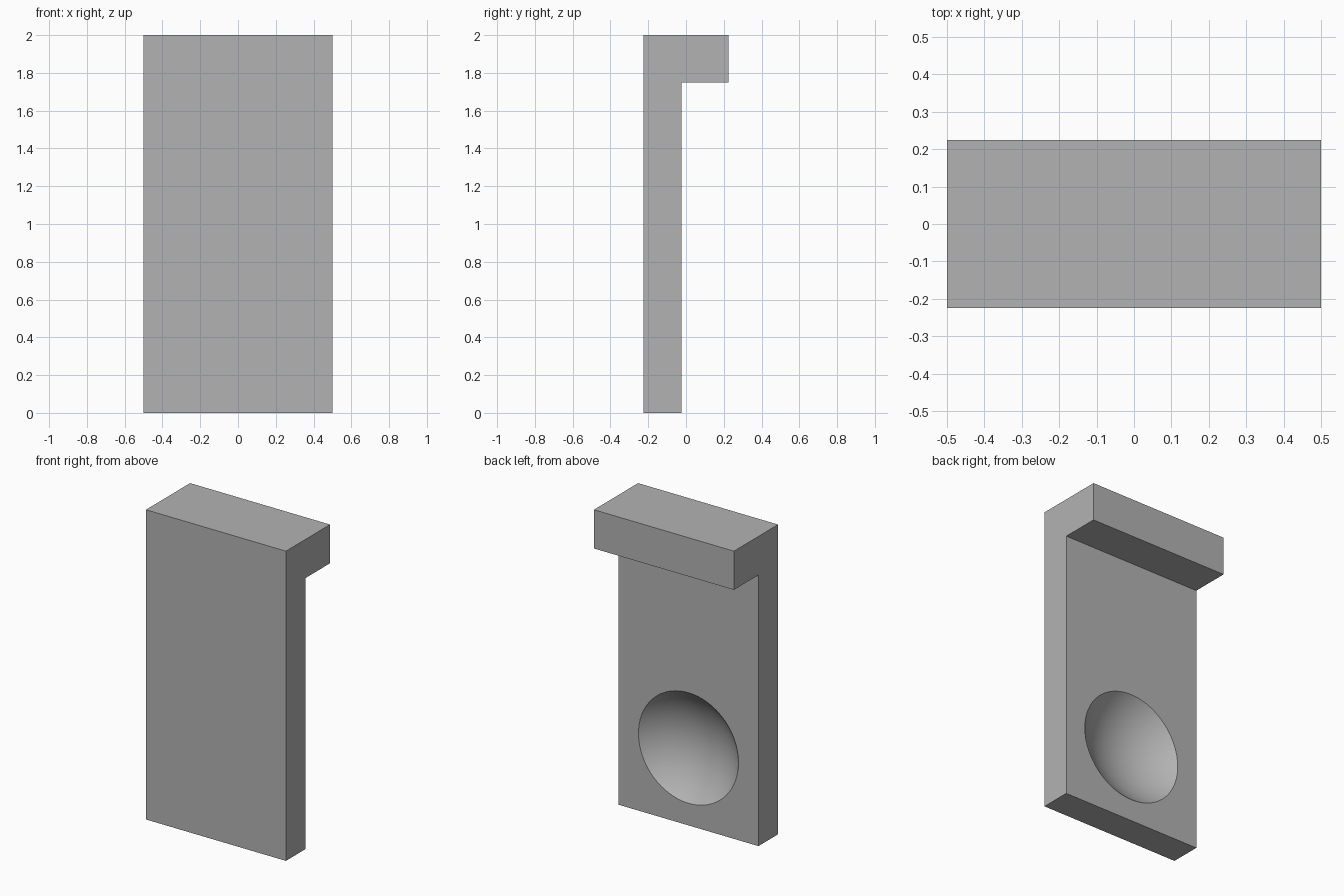
import bpy
import bmesh
import math
from mathutils import Matrix

cube = bpy.data.objects.get("Cube")
if cube:
    bpy.data.objects.remove(cube, do_unlink=True)

HALF_WIDTH = 0.5
FRONT, PLATE_BACK, LIP_BACK = -0.225, -0.025, 0.225
HEIGHT, LIP_BOTTOM = 2.0, 1.75
BALL_RADIUS, DISH_DEPTH, DISH_HEIGHT = 0.5, 0.15, 0.5

# Single flat colour
grey = bpy.data.materials.new("plain grey")
grey.use_nodes = True
colour = (0.45, 0.45, 0.45, 1)
grey.diffuse_color = colour
grey.node_tree.nodes["Principled BSDF"].inputs["Base Color"].default_value = colour


def add_object(name, bm):
    bmesh.ops.recalc_face_normals(bm, faces=bm.faces[:])
    mesh = bpy.data.meshes.new(name)
    bm.to_mesh(mesh)
    bm.free()
    mesh.materials.append(grey)
    obj = bpy.data.objects.new(name, mesh)
    bpy.context.collection.objects.link(obj)
    return obj


# Plate with overhanging lip: side profile extruded across the width
profile = [(FRONT, 0), (PLATE_BACK, 0), (PLATE_BACK, LIP_BOTTOM),
           (LIP_BACK, LIP_BOTTOM), (LIP_BACK, HEIGHT), (FRONT, HEIGHT)]
bm = bmesh.new()
side = bm.faces.new([bm.verts.new((-HALF_WIDTH, y, z)) for y, z in profile])
swept = bmesh.ops.extrude_face_region(bm, geom=[side])["geom"]
bmesh.ops.translate(bm, vec=(2 * HALF_WIDTH, 0, 0),
                    verts=[v for v in swept if isinstance(v, bmesh.types.BMVert)])
plate = add_object("lipped_plate", bm)

# Ball cutter, its poles along y so the dish rim is a clean circle
bm = bmesh.new()
centre = (0, PLATE_BACK - DISH_DEPTH + BALL_RADIUS, DISH_HEIGHT)
bmesh.ops.create_uvsphere(
    bm, u_segments=96, v_segments=96, radius=BALL_RADIUS,
    matrix=Matrix.Translation(centre) @ Matrix.Rotation(math.pi / 2, 4, "X"))
ball = add_object("dish_cutter", bm)
ball.hide_render = True

# Round dish cut into the back of the plate
cut = plate.modifiers.new("dish", "BOOLEAN")
cut.operation = "DIFFERENCE"
cut.solver = "EXACT"
cut.object = ball
bpy.ops.object.select_all(action="DESELECT")
plate.select_set(True)
bpy.context.view_layer.objects.active = plate
bpy.ops.object.modifier_apply(modifier=cut.name)
bpy.data.objects.remove(ball, do_unlink=True)
bpy.ops.object.shade_smooth_by_angle(angle=math.radians(30))
